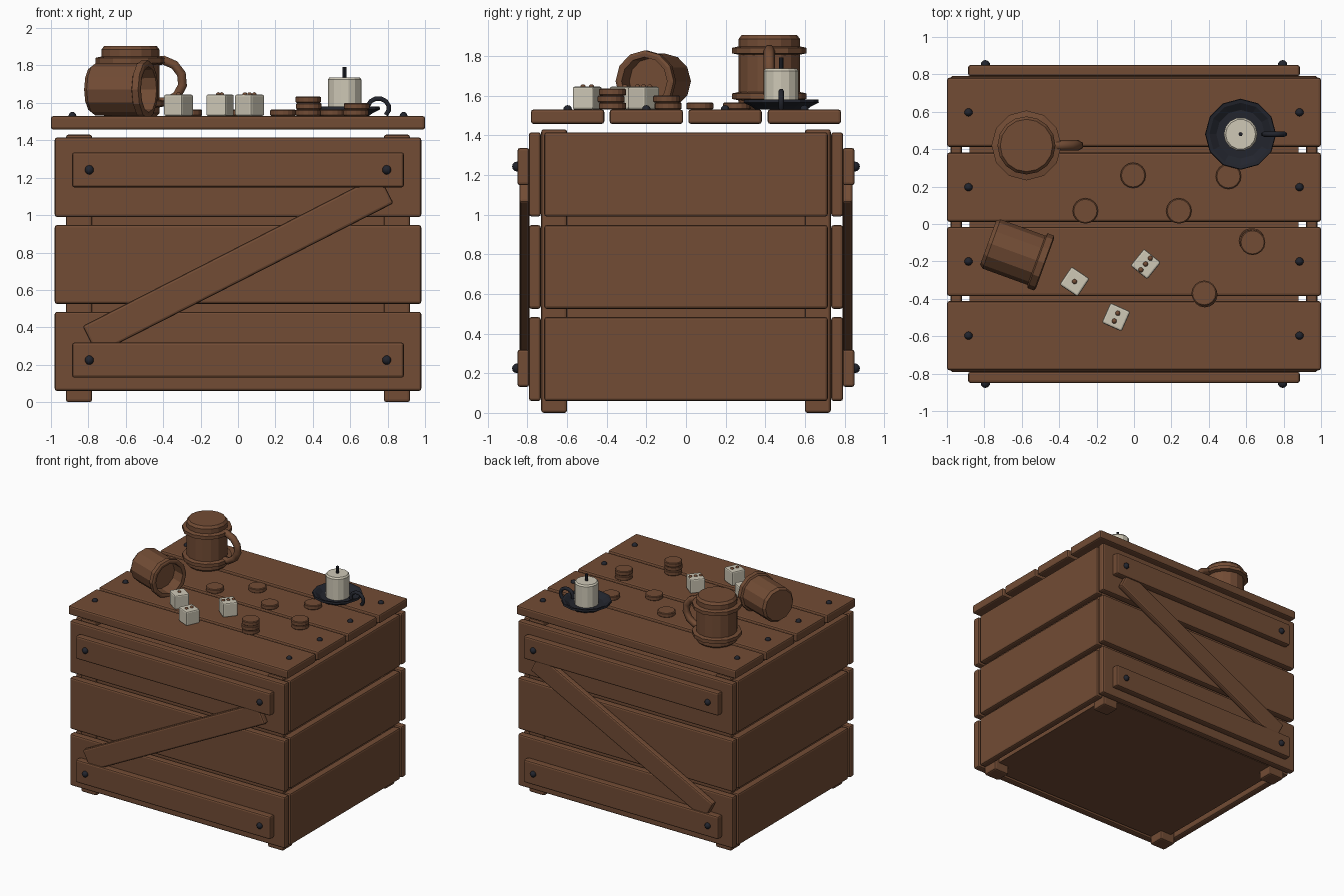
import bpy, bmesh, math
from mathutils import Matrix, Vector

cube = bpy.data.objects.get("Cube")
if cube:
    bpy.data.objects.remove(cube, do_unlink=True)


def material(name, r, g, b):
    m = bpy.data.materials.new(name)
    m.use_nodes = True
    m.diffuse_color = (r, g, b, 1)
    m.node_tree.nodes["Principled BSDF"].inputs["Base Color"].default_value = (r, g, b, 1)
    return m


WOOD = material("brown wood", 0.168, 0.072, 0.035)
IRON = material("dark iron", 0.016, 0.018, 0.026)
CREAM = material("cream wax", 0.62, 0.58, 0.47)


def add(name, bm, mat, loc=(0, 0, 0), rot=(0, 0, 0), smooth=False):
    bmesh.ops.recalc_face_normals(bm, faces=bm.faces)
    mesh = bpy.data.meshes.new(name)
    bm.to_mesh(mesh)
    bm.free()
    mesh.materials.append(mat)
    for p in mesh.polygons:
        p.use_smooth = smooth
    ob = bpy.data.objects.new(name, mesh)
    ob.location, ob.rotation_euler = loc, rot
    bpy.context.collection.objects.link(ob)
    return ob


def box(name, lo, hi, mat=WOOD, bevel=0.013, rot=(0, 0, 0)):
    lo, hi = Vector(lo), Vector(hi)
    bm = bmesh.new()
    bmesh.ops.create_cube(bm, size=1, matrix=Matrix.Diagonal((*(hi - lo), 1)))
    if bevel:
        bmesh.ops.bevel(bm, geom=bm.edges[:], offset=bevel, segments=2,
                        profile=0.5, affect='EDGES')
    return add(name, bm, mat, (lo + hi) / 2, rot)


def lathe(name, profile, sides, mat, loc, rot=(0, 0, 0)):
    """Turn (radius, height) points about z and cap both ends."""
    bm = bmesh.new()
    rings = []
    for r, z in profile:
        rings.append([bm.verts.new((r * math.cos(a), r * math.sin(a), z))
                      for a in (2 * math.pi * i / sides for i in range(sides))])
    for a, b in zip(rings, rings[1:]):
        for i in range(sides):
            j = (i + 1) % sides
            bm.faces.new((a[i], a[j], b[j], b[i]))
    bm.faces.new(rings[0])
    bm.faces.new(rings[-1])
    return add(name, bm, mat, loc, rot)


def ball(name, loc, r, mat):
    bm = bmesh.new()
    bmesh.ops.create_uvsphere(bm, u_segments=10, v_segments=6, radius=r)
    add(name, bm, mat, loc, smooth=True)


def rod(name, points, radius, mat):
    c = bpy.data.curves.new(name, 'CURVE')
    c.dimensions = '3D'
    c.bevel_depth, c.bevel_resolution, c.use_fill_caps = radius, 1, True
    s = c.splines.new('POLY')
    s.points.add(len(points) - 1)
    for p, co in zip(s.points, points):
        p.co = (*co, 1)
    c.materials.append(mat)
    bpy.context.collection.objects.link(bpy.data.objects.new(name, c))


TOP = 1.53

# Crate core, corner posts and wall boards
box("crate_core", (-0.88, -0.72, 0.07), (0.88, 0.72, 1.4), bevel=0)
for sx in (-1, 1):
    for sy in (-1, 1):
        x, y = 0.85 * sx, 0.665 * sy
        box("corner_post", (x - 0.07, y - 0.065, 0), (x + 0.07, y + 0.065, 1.43))
for z0, z1 in ((0.06, 0.483), (0.525, 0.947), (0.99, 1.415)):
    for s in (-1, 1):
        y, x = 0.762 * s, 0.95 * s
        box("long_board", (-0.98, y - 0.03, z0), (0.98, y + 0.03, z1))
        box("side_board", (x - 0.03, -0.715, z0), (x + 0.03, 0.715, z1))

# Battens, diagonal braces and their nails on both long walls
for s in (-1, 1):
    y = 0.82 * s
    for z in (0.225, 1.242):
        box("batten", (-0.887, y - 0.03, z - 0.094), (0.887, y + 0.03, z + 0.094))
        for x in (-0.795, 0.795):
            ball("batten_nail", (x, 0.852 * s, z), 0.025, IRON)
    y = 0.815 * s
    box("diagonal_brace", (-0.89, y - 0.025, 0.65), (0.89, y + 0.025, 0.82),
        rot=(0, -math.radians(27), 0))

# Lid planks and nails
for y in (-0.597, -0.2, 0.197, 0.597):
    box("lid_plank", (-1, y - 0.185, 1.457), (1, y + 0.185, TOP))
    for x in (-0.885, 0.885):
        ball("lid_nail", (x, y, TOP), 0.022, IRON)

# Standing mug with two hoops and a handle
mx, my = -0.575, 0.42
lathe("standing_mug", [(0.14, 0), (0.155, 0.015), (0.155, 0.355), (0.14, 0.375)],
      16, WOOD, (mx, my, TOP))
for z in (0.045, 0.275):
    lathe("mug_hoop", [(0.15, z), (0.187, z + 0.008), (0.187, z + 0.036), (0.15, z + 0.044)],
          12, WOOD, (mx, my, TOP))
rod("mug_handle", [(mx + 0.155 + 0.125 * math.cos(a), my, 1.715 + 0.115 * math.sin(a))
                   for a in (math.radians(d) for d in range(-100, 111, 30))], 0.028, WOOD)

# Tipped mug, open at the rim
lathe("tipped_mug", [(0.125, 0), (0.14, 0.02), (0.14, 0.275), (0.156, 0.282), (0.156, 0.318),
                     (0.142, 0.324), (0.122, 0.322), (0.118, 0.22)],
      12, WOOD, (-0.78, -0.1, TOP + 0.142), (0, math.pi / 2, math.radians(-20)))

# Candle in its dish
cx, cy = 0.57, 0.48
lathe("candle_dish", [(0.13, 0), (0.15, 0.015), (0.19, 0.035), (0.187, 0.05), (0.168, 0.047),
                      (0.13, 0.022)], 12, IRON, (cx, cy, TOP))
rod("dish_handle", [(cx + 0.18 + 0.057 * math.cos(a), cy, 1.572 + 0.052 * math.sin(a))
                    for a in (math.radians(d) for d in range(-45, 211, 30))], 0.014, IRON)
lathe("candle", [(0.09, 0.02), (0.09, 0.195), (0.08, 0.207)], 14, CREAM, (cx, cy, TOP))
lathe("wick", [(0.011, 0.2), (0.011, 0.262)], 8, IRON, (cx, cy, TOP))

# Round game counters, some stacked
for x, y, count in ((-0.005, 0.26, 1), (-0.26, 0.07, 1), (0.24, 0.07, 1),
                    (0.505, 0.255, 1), (0.63, -0.09, 2), (0.375, -0.37, 3)):
    for i in range(count):
        lathe("counter", [(0.062, 0), (0.068, 0.005), (0.068, 0.03), (0.062, 0.035)], 16, WOOD,
              (x + 0.004 * (i % 2), y - 0.008 * (i % 2), TOP + 0.035 * i))

# Dice with raised pips on top
for x, y, turn, pips in ((-0.318, -0.308, -34, (0,)),
                         (0.062, -0.214, -39, (-0.04, 0, 0.04)),
                         (-0.096, -0.498, -24, (-0.023, 0.023))):
    a = math.radians(turn)
    box("die", (x - 0.058, y - 0.058, TOP), (x + 0.058, y + 0.058, TOP + 0.115),
        CREAM, 0.01, (0, 0, a))
    for p in pips:
        ball("die_pip", (x - p * math.sin(a), y + p * math.cos(a), TOP + 0.113), 0.014, WOOD)
